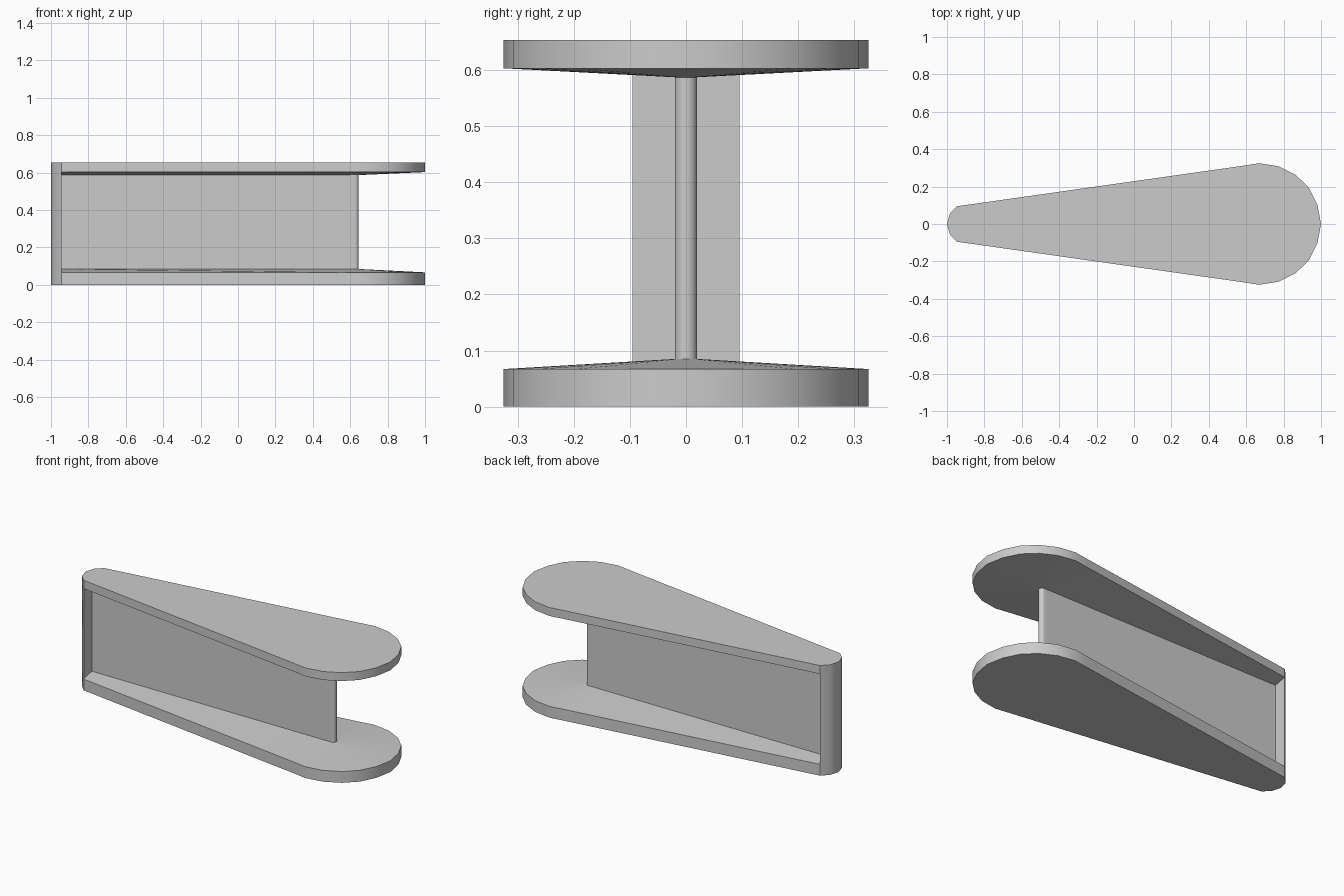
import bpy, bmesh, math

if "Cube" in bpy.data.objects:
    bpy.data.objects.remove(bpy.data.objects["Cube"])

# Half outlines, small end to large end: (plate x, y) and matching (web x, y)
CAP = [(-1.0, 0.0), (-0.985, 0.055), (-0.945, 0.095)]      # full height end wall
FLANGE = [(-0.945, 0.095), (0.58, 0.311), (0.67, 0.325), (0.775, 0.308),
          (0.865, 0.262), (0.935, 0.195), (0.98, 0.105), (1.0, 0.0)]
R, END = 0.02, 0.645
arc = [math.radians(a) for a in (90, 72, 54, 36, 18, 0)]
WEB = [(-0.945, R), (0.61, R)] + [(END - R + R * math.cos(a), R * math.sin(a)) for a in arc]


def mirrored(half):
    """Close a half outline by mirroring it over y = 0."""
    return half + [(x, -y) for x, y in half[-2:0:-1]]


outer = mirrored(CAP + FLANGE)
inner = mirrored(CAP + WEB)

# Loft: bottom plate, sloped inner side, web, sloped inner side, top plate
levels = [(outer, 0.0), (outer, 0.067), (inner, 0.085),
          (inner, 0.587), (outer, 0.603), (outer, 0.653)]

bm = bmesh.new()
rings = [[bm.verts.new((x, y, z)) for x, y in loop] for loop, z in levels]
n = len(outer)
for a, b in zip(rings, rings[1:]):
    for i in range(n):
        j = (i + 1) % n
        bm.faces.new((a[i], a[j], b[j], b[i]))
bm.faces.new(rings[0])
bm.faces.new(rings[-1])
bmesh.ops.remove_doubles(bm, verts=bm.verts[:], dist=1e-5)
bmesh.ops.recalc_face_normals(bm, faces=bm.faces[:])

mesh = bpy.data.meshes.new("tapered_channel_body")
bm.to_mesh(mesh)
bm.free()
body = bpy.data.objects.new("tapered_channel_body", mesh)
bpy.context.collection.objects.link(body)

# Smooth rounded ends, sharp rims
bpy.context.view_layer.objects.active = body
body.select_set(True)
bpy.ops.object.shade_smooth_by_angle(angle=math.radians(35))
